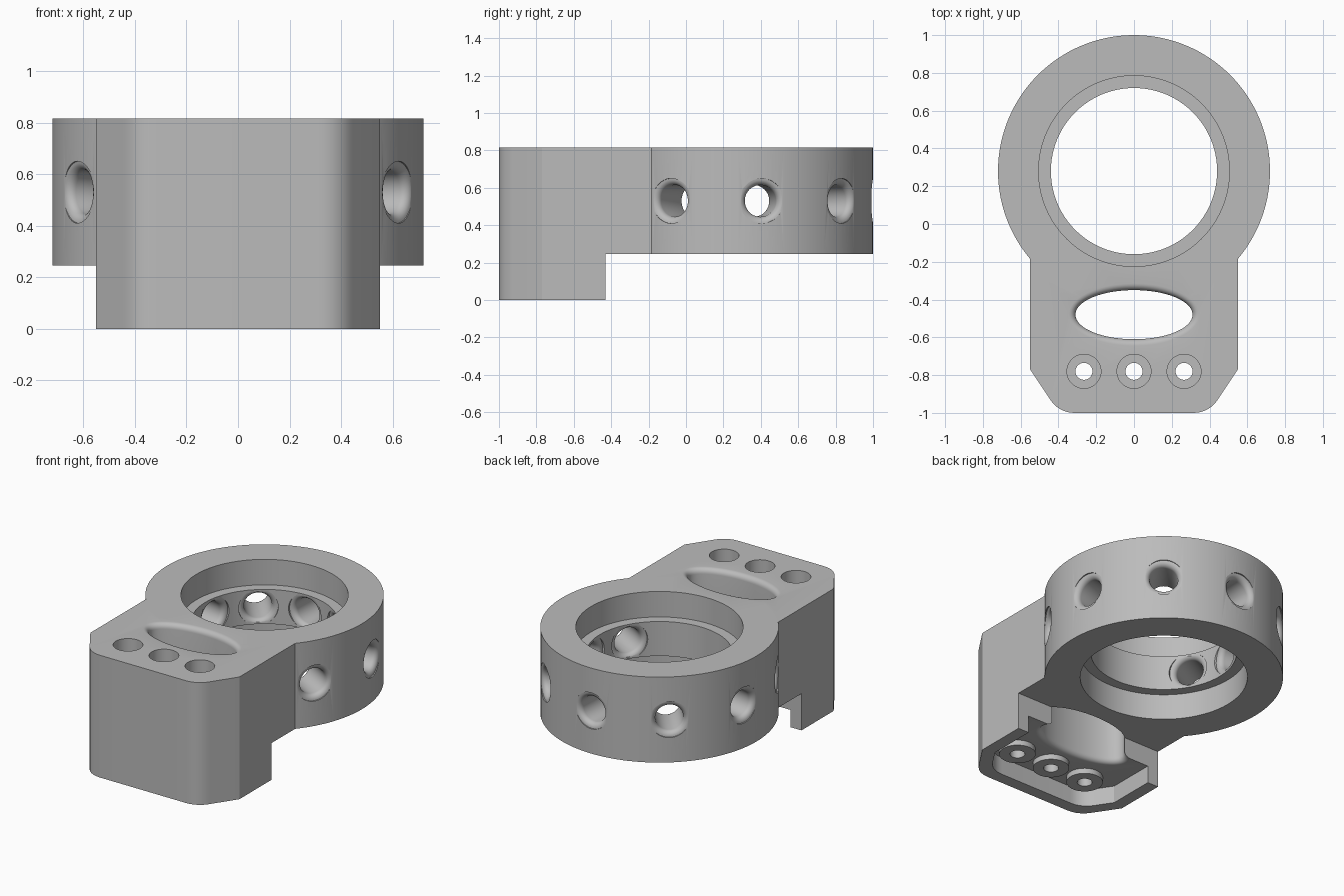
import bpy, bmesh, math
from mathutils import Matrix

if "Cube" in bpy.data.objects:
    bpy.data.objects.remove(bpy.data.objects["Cube"], do_unlink=True)

TOP, STEP, FLOOR = 0.815, 0.245, 0.115   # main heights
RING_Y, RING_R, MID = 0.28, 0.72, 0.53   # ring centre, radius, mid height

grey = bpy.data.materials.new("plain grey")
grey.use_nodes = True
grey.diffuse_color = (0.5, 0.5, 0.5, 1)
grey.node_tree.nodes["Principled BSDF"].inputs["Base Color"].default_value = (0.5, 0.5, 0.5, 1)


def loft(name, rings, matrix=Matrix()):
    """Closed solid through a stack of equal-length point rings."""
    bm = bmesh.new()
    loops = [[bm.verts.new(p) for p in ring] for ring in rings]
    n = len(loops[0])
    for low, high in zip(loops, loops[1:]):
        for i in range(n):
            j = (i + 1) % n
            bm.faces.new((low[i], low[j], high[j], high[i]))
    bm.faces.new(loops[0][::-1])
    bm.faces.new(loops[-1])
    bmesh.ops.transform(bm, matrix=matrix, verts=bm.verts)
    bmesh.ops.recalc_face_normals(bm, faces=bm.faces)
    mesh = bpy.data.meshes.new(name)
    bm.to_mesh(mesh)
    bm.free()
    mesh.materials.append(grey)
    obj = bpy.data.objects.new(name, mesh)
    bpy.context.collection.objects.link(obj)
    return obj


def turned(name, profile, matrix=Matrix(), stretch=0, sides=48):
    """Round solid from (radius, height); stretch widens it along x."""
    angles = [2 * math.pi * i / sides for i in range(sides)]
    return loft(name, [[((r + stretch) * math.cos(a), r * math.sin(a), z)
                        for a in angles] for r, z in profile], matrix)


def prism(name, outline, z0, z1):
    return loft(name, [[(x, y, z) for x, y in outline] for z in (z0, z1)])


def flare(radius, fillet, z, direction):
    """Quarter-round profile that widens from radius as it reaches height z."""
    arc = [i * math.pi / 12 for i in range(7)]
    return [(radius + fillet * (1 - math.cos(a)),
             z - direction * fillet * (1 - math.sin(a))) for a in arc]


def combine(part, operation):
    mod = body.modifiers.new("join", "BOOLEAN")
    mod.operation, mod.solver, mod.object = operation, "EXACT", part
    bpy.context.view_layer.objects.active = body
    bpy.ops.object.modifier_apply(modifier=mod.name)
    bpy.data.objects.remove(part, do_unlink=True)


def block_outline(inset, back):
    """Mirrored block plan with chamfered and rounded front corners."""
    d = inset
    corner = (0.397 - 0.536 * d, -1 + d)
    start = (corner[0] + 0.047, corner[1] + 0.071)
    end = (corner[0] - 0.085, corner[1])
    half = [(0.55 - d, back), (0.55 - d, -0.77 + 0.3 * d)]
    for i in range(9):
        t = i / 8
        half.append(tuple((1 - t) ** 2 * s + 2 * t * (1 - t) * c + t * t * e
                          for s, c, e in zip(start, corner, end)))
    return half + [(-x, y) for x, y in reversed(half)]


def move(x, y, z=0):
    return Matrix.Translation((x, y, z))


# Ring joined with the block, then the underside stepped behind the foot
body = prism("clamp_body", block_outline(0, 0.1), 0, TOP)
combine(turned("ring", [(RING_R, 0), (RING_R, TOP)], move(0, RING_Y), sides=128), "UNION")
combine(prism("step", [(-1, -0.43), (1, -0.43), (1, 1.2), (-1, 1.2)], -0.1, STEP), "DIFFERENCE")

# Shallow pocket in the foot, with a boss around each screw hole
combine(prism("pocket", block_outline(0.08, -0.3), -0.1, FLOOR), "DIFFERENCE")
screws = [(-0.265, -0.78), (0, -0.78), (0.265, -0.78)]
for x, y in screws:
    combine(turned("boss", [(0.11, FLOOR - 0.035), (0.11, FLOOR + 0.05)], move(x, y)), "UNION")
for x, y in screws:
    combine(turned("screw_hole", [(0.045, -0.1), (0.045, 0.25), (0.09, 0.25), (0.09, 1)],
                   move(x, y)), "DIFFERENCE")

# Bore with a narrower lip at mid height
combine(turned("bore", [(0.505, 0), (0.505, MID - 0.115), (0.44, MID - 0.115),
                        (0.44, MID + 0.115), (0.505, MID + 0.115), (0.505, 1)],
               move(0, RING_Y), sides=128), "DIFFERENCE")

# Rounded oval slot
lower = flare(0.13, 0.035, FLOOR, -1)[::-1]
upper = flare(0.13, 0.035, TOP, 1)
slot = [(0.165, -0.1)] + lower + upper + [(0.165, 1)]
combine(turned("slot", slot, move(0, -0.48), stretch=0.18, sides=96), "DIFFERENCE")

# Seven flared radial holes around the exposed ring
inner = flare(0.085, 0.035, 0.435, -1)[::-1]
outer = flare(0.085, 0.035, 0.712, 1)
vent = [(0.12, 0.3)] + inner + outer + [(0.12, 0.85)]
for k in range(7):
    angle = math.radians(-30 + 40 * k)
    aim = move(0, RING_Y, MID) @ Matrix.Rotation(angle, 4, "Z") @ Matrix.Rotation(math.pi / 2, 4, "Y")
    combine(turned("vent", vent, aim), "DIFFERENCE")

# Smooth curves, crisp edges
bpy.ops.object.select_all(action="DESELECT")
body.select_set(True)
bpy.context.view_layer.objects.active = body
bpy.ops.object.shade_smooth_by_angle(angle=math.radians(25))
